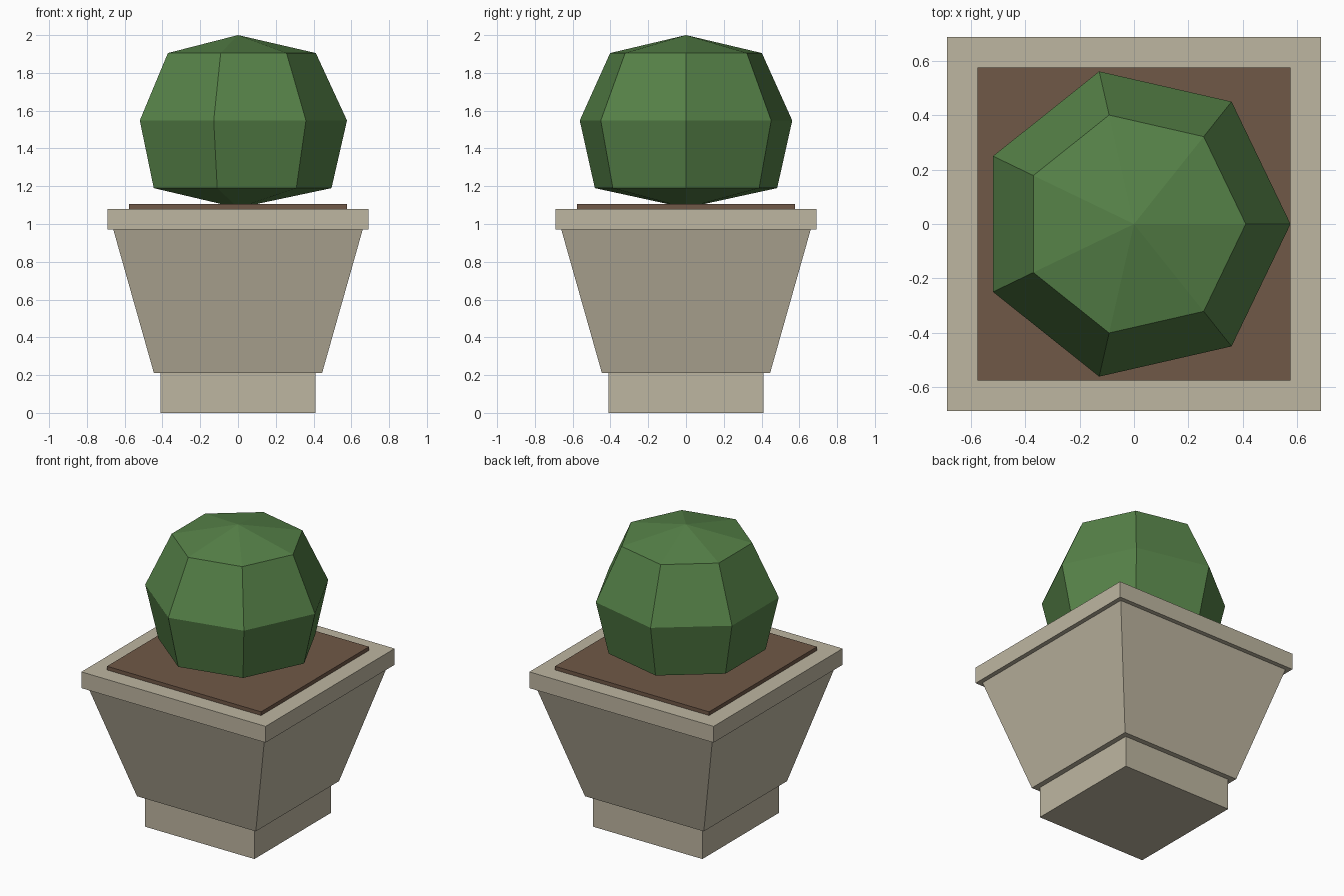
import bpy, bmesh, math

if "Cube" in bpy.data.objects:
    bpy.data.objects.remove(bpy.data.objects["Cube"])


def linear(c):
    c /= 255
    return c / 12.92 if c <= 0.04045 else ((c + 0.055) / 1.055) ** 2.4


def material(name, rgb):
    m = bpy.data.materials.new(name)
    m.diffuse_color = [linear(c) for c in rgb] + [1.0]
    m.use_nodes = True
    m.node_tree.nodes["Principled BSDF"].inputs["Base Color"].default_value = m.diffuse_color
    return m


stone = material("stone", (190, 182, 161))
soil = material("soil brown", (112, 88, 71))
leaf = material("leaf green", (86, 130, 72))


def lathe(name, profile, sides, mat, turn=0.0):
    """Faceted solid from (radius, z) rings; radius 0 closes to a point."""
    bm = bmesh.new()
    rings = []
    for r, z in profile:
        if r == 0:
            rings.append([bm.verts.new((0, 0, z))] * sides)
        else:
            angles = [turn + math.tau * i / sides for i in range(sides)]
            rings.append([bm.verts.new((r * math.cos(a), r * math.sin(a), z)) for a in angles])
    for low, high in zip(rings, rings[1:]):
        for i in range(sides):
            j = (i + 1) % sides
            bm.faces.new(dict.fromkeys((low[i], low[j], high[j], high[i])))
    # Flat caps on open ends
    if profile[0][0]:
        bm.faces.new(rings[0][::-1])
    if profile[-1][0]:
        bm.faces.new(rings[-1])
    bmesh.ops.recalc_face_normals(bm, faces=bm.faces)
    mesh = bpy.data.meshes.new(name)
    bm.to_mesh(mesh)
    bm.free()
    mesh.materials.append(mat)
    bpy.context.collection.objects.link(bpy.data.objects.new(name, mesh))


def square_block(name, half_low, z_low, half_high, z_high, mat):
    k = math.sqrt(2)
    lathe(name, [(half_low * k, z_low), (half_high * k, z_high)], 4, mat, math.pi / 4)


# Square planter: foot, flared body, rim, soil slab
square_block("planter_foot", 0.41, 0.0, 0.41, 0.21, stone)
square_block("planter_body", 0.445, 0.21, 0.66, 0.97, stone)
square_block("planter_rim", 0.69, 0.97, 0.69, 1.08, stone)
square_block("soil", 0.577, 1.08, 0.577, 1.105, soil)

# Seven-sided clipped bush
lathe("bush", [(0, 1.085), (0.495, 1.19), (0.577, 1.548), (0.412, 1.905), (0, 2.0)], 7, leaf)
